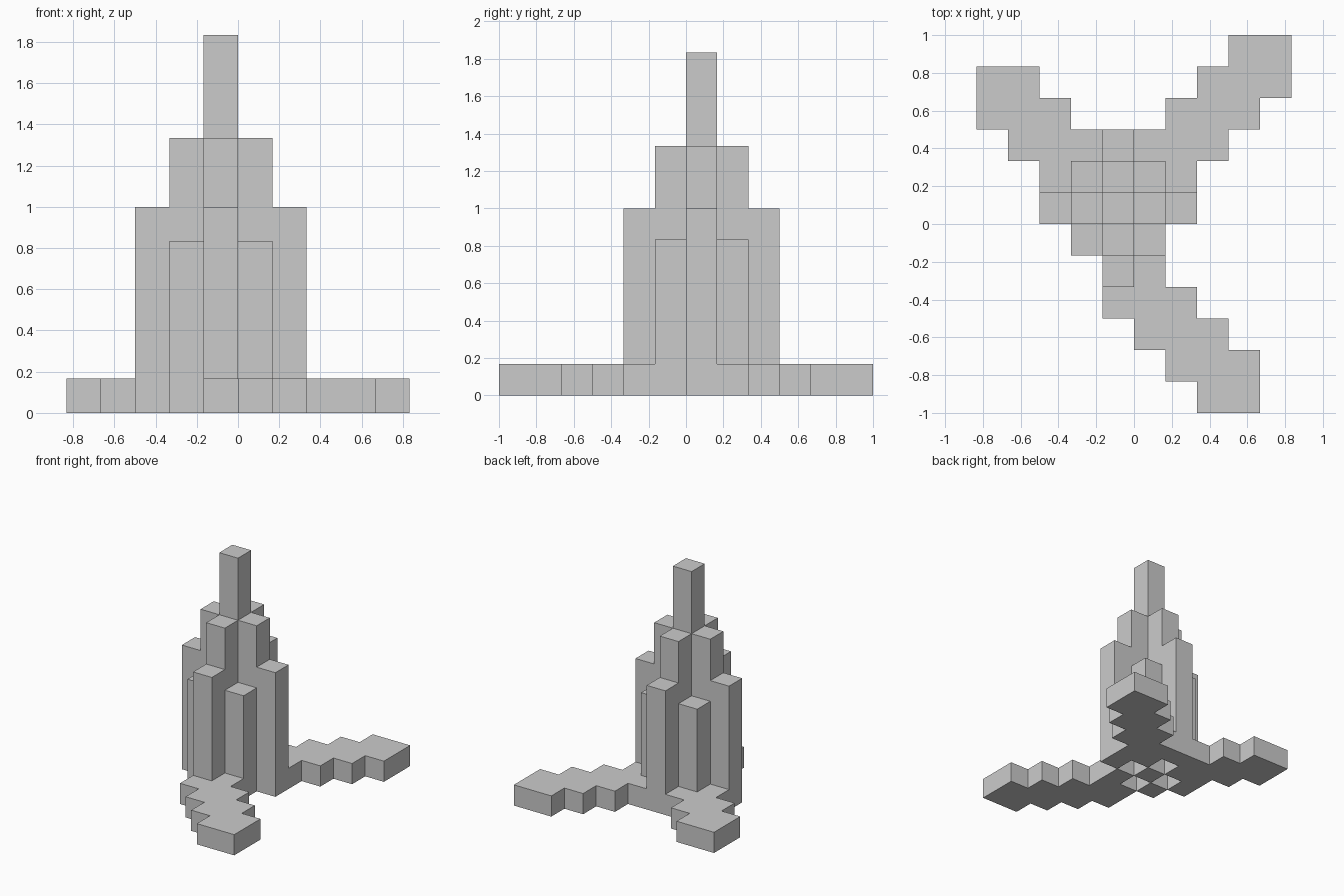
import bpy, bmesh
from mathutils import Vector

if "Cube" in bpy.data.objects:
    bpy.data.objects.remove(bpy.data.objects["Cube"])

U = 1 / 6  # size of one block


def box(x0, x1, y0, y1, z0, z1):
    return {(x, y, z) for x in range(x0, x1) for y in range(y0, y1) for z in range(z0, z1)}


def column(x, y, z0, z1):
    return box(x, x + 1, y, y + 1, z0, z1)


def ring(cx, cy, r):
    return [(cx + r, cy), (cx - r, cy), (cx, cy + r), (cx, cy - r)]


def leg(x, y, sx, sy, steps):
    # flat staircase of overlapping 2 x 2 blocks
    cells = set()
    for i in range(steps):
        px, py = x + sx * i, y + sy * i
        cells |= box(px, px + 2, py, py + 2, 0, 1)
    return cells


CX, CY = -1, 0  # central column
parts = {"central_spire": column(CX, CY, 0, 11)}

# stepped body around the spire
parts["inner_columns"] = set().union(*(column(x, y, 1, 8) for x, y in ring(CX, CY, 1)))
parts["outer_columns"] = set().union(*(column(x, y, 0, 6) for x, y in ring(CX, CY, 2)))
parts["corner_columns"] = set().union(
    *(column(CX + i, CY + j, 0, 5) for i in (-1, 1) for j in (-1, 1)))

# three stepped legs on the ground
parts["back_right_leg"] = leg(0, 1, 1, 1, 4)
parts["back_left_leg"] = leg(-3, 1, -1, 1, 3)
parts["front_leg"] = leg(-1, -3, 1, -1, 4)

# each block belongs to one part only
filled = set()
for name in parts:
    parts[name] -= filled
    filled |= parts[name]


def build(name, cells):
    # keep only block faces that are open to the air
    bm = bmesh.new()
    for c in sorted(cells):
        for axis in range(3):
            for s in (-1, 1):
                n = list(c)
                n[axis] += s
                if tuple(n) in filled:
                    continue
                a, b = (axis + 1) % 3, (axis + 2) % 3
                corners = []
                for da, db in ((0, 0), (1, 0), (1, 1), (0, 1)):
                    p = list(c)
                    p[axis] += s > 0
                    p[a] += da
                    p[b] += db
                    corners.append(Vector(p) * U)
                if s < 0:
                    corners.reverse()
                bm.faces.new([bm.verts.new(p) for p in corners])
    bmesh.ops.remove_doubles(bm, verts=bm.verts, dist=1e-4)
    bmesh.ops.dissolve_limit(bm, angle_limit=0.01, verts=bm.verts, edges=bm.edges)
    mesh = bpy.data.meshes.new(name)
    bm.to_mesh(mesh)
    bm.free()
    bpy.context.collection.objects.link(bpy.data.objects.new(name, mesh))


for name, cells in parts.items():
    build(name, cells)
